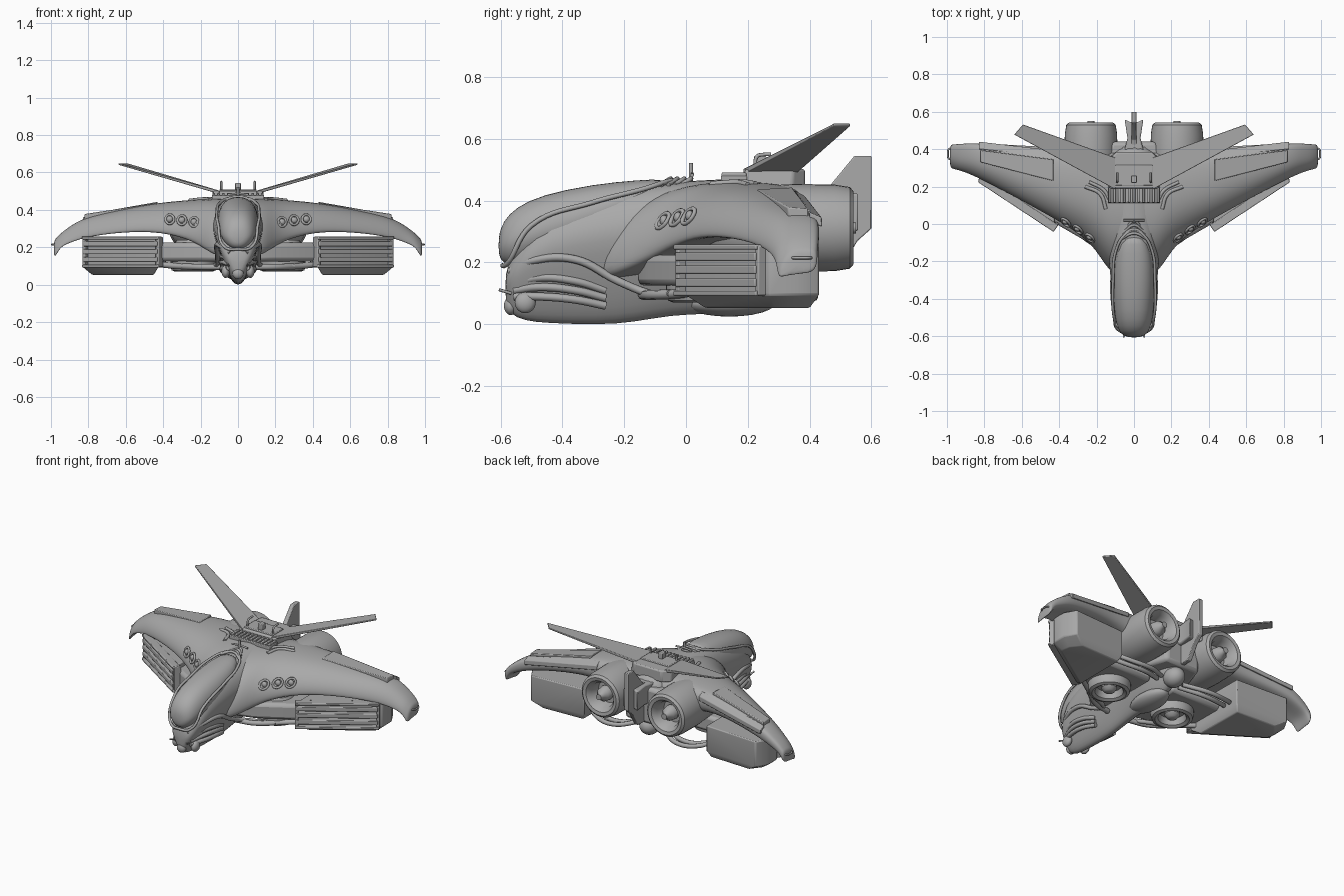
import bpy, bmesh, math
from mathutils import Matrix, Vector

if "Cube" in bpy.data.objects:
    bpy.data.objects.remove(bpy.data.objects["Cube"])

grey = bpy.data.materials.new("hull grey")
grey.diffuse_color = (0.4, 0.4, 0.4, 1)
grey.use_nodes = True
grey.node_tree.nodes["Principled BSDF"].inputs["Base Color"].default_value = grey.diffuse_color


def finish(name, bm, mirror=False, subsurf=0, bevel=0, angle=40):
    bmesh.ops.recalc_face_normals(bm, faces=bm.faces)
    me = bpy.data.meshes.new(name)
    bm.to_mesh(me)
    bm.free()
    me.materials.append(grey)
    me.polygons.foreach_set("use_smooth", [True] * len(me.polygons))
    if not subsurf:
        me.set_sharp_from_angle(angle=math.radians(angle))
    ob = bpy.data.objects.new(name, me)
    bpy.context.collection.objects.link(ob)
    if mirror:
        m = ob.modifiers.new("mirror", 'MIRROR')
        m.use_clip = True
    if bevel:
        b = ob.modifiers.new("bevel", 'BEVEL')
        b.width, b.segments = bevel, 2
    if subsurf:
        s = ob.modifiers.new("smooth", 'SUBSURF')
        s.levels = s.render_levels = subsurf
    return ob


def loft(name, rings, cap_start=True, cap_end=True, **kw):
    bm = bmesh.new()
    vs = [[bm.verts.new(p) for p in r] for r in rings]
    n = len(rings[0])
    for a, b in zip(vs, vs[1:]):
        for i in range(n):
            j = (i + 1) % n
            bm.faces.new((a[i], a[j], b[j], b[i]))
    if cap_start:
        bm.faces.new(vs[0])
    if cap_end:
        bm.faces.new(vs[-1])
    return finish(name, bm, **kw)


def hull_ring(y, hw, zt, zb, split, taper, n=20):
    # egg section: widest at height fraction "split", tapering downwards
    zm, ring = zb + (zt - zb) * split, []
    for i in range(n):
        c, s = math.cos(2 * math.pi * i / n), math.sin(2 * math.pi * i / n)
        z = zm + s * ((zt - zm) if s > 0 else (zm - zb))
        w = hw * (1 - taper * max(0, -s))
        ring.append((w * math.copysign(abs(c) ** 0.85, c), y, z))
    return ring


def lathe(name, profile, centre, axis, mirror=True, n=36):
    rings = []
    for r, h in profile:
        ring = []
        for i in range(n):
            a, b = r * math.cos(2 * math.pi * i / n), r * math.sin(2 * math.pi * i / n)
            p = (a, h, b) if axis == 'Y' else (a, b, h)
            ring.append(Vector(p) + Vector(centre))
        rings.append(ring)
    return loft(name, rings, mirror=mirror)


def box(name, centre, size, rot=0, mirror=False, bevel=0.004):
    bm = bmesh.new()
    m = Matrix.Translation(centre) @ Matrix.Rotation(rot, 4, 'Z') @ Matrix.Diagonal((*size, 1))
    bmesh.ops.create_cube(bm, size=1, matrix=m)
    return finish(name, bm, mirror=mirror, bevel=bevel)


def ball(name, centre, size, mirror=False):
    bm = bmesh.new()
    m = Matrix.Translation(centre) @ Matrix.Diagonal((*size, 1))
    bmesh.ops.create_uvsphere(bm, u_segments=20, v_segments=12, radius=1, matrix=m)
    return finish(name, bm, mirror=mirror)


def tube(name, pts, r, mirror=False, closed=False):
    cu = bpy.data.curves.new(name, 'CURVE')
    cu.dimensions, cu.bevel_depth, cu.bevel_resolution = '3D', r, 2
    cu.resolution_u, cu.use_fill_caps = 8, True
    sp = cu.splines.new('BEZIER')
    sp.bezier_points.add(len(pts) - 1)
    for bp, p in zip(sp.bezier_points, pts):
        bp.co = p
        bp.handle_left_type = bp.handle_right_type = 'AUTO'
    sp.use_cyclic_u = closed
    cu.materials.append(grey)
    ob = bpy.data.objects.new(name, cu)
    bpy.context.collection.objects.link(ob)
    if mirror:
        ob.modifiers.new("mirror", 'MIRROR')
    return ob


# Fuselage with tapering belly
hull = [(-.585, .035, .16, .07), (-.57, .07, .21, .03), (-.52, .1, .31, .008),
        (-.45, .118, .385, 0), (-.28, .13, .43, -.006), (-.17, .137, .45, .002),
        (-.05, .147, .462, .026), (.08, .15, .47, .03), (.2, .15, .475, .03),
        (.35, .13, .465, .09), (.43, .1, .44, .16)]
loft("fuselage", [hull_ring(*h, .64, .48) for h in hull], subsurf=1)

# Canopy bubble and its frame
glass = [(-.607, .03, .285, .225), (-.592, .068, .335, .195), (-.55, .093, .38, .185),
         (-.47, .108, .42, .2), (-.3, .113, .455, .26), (-.15, .095, .468, .35),
         (-.06, .05, .472, .42)]
loft("canopy", [hull_ring(*g, .45, .15) for g in glass], subsurf=1)
half = [(.07, -.575, .2), (.106, -.5, .32), (.112, -.3, .395), (.096, -.14, .437), (.05, -.06, .462)]
tube("canopy_frame", [(0, -.593, .19)] + half + [(0, -.035, .466)]
     + [(-x, y, z) for x, y, z in reversed(half)], .008, closed=True)
for i in range(4):
    y = -.05 + i * .022
    tube("canopy_collar", [(-.07 + i * .012, y - .03, .452), (0, y, .471),
                           (.07 - i * .012, y - .03, .452)], .008)

# Jaw details, mostly sunk into the hull
ball("chin_ball", (0, -.567, .06), (.03, .022, .03))
ball("jaw_sensor", (.066, -.52, .07), (.022, .034, .034), True)
tube("jaw_probe", [(.05, -.565, .1), (.055, -.605, .112)], .005, True)
tube("jaw_ridge", [(.04, -.57, .17), (.09, -.5, .205), (.115, -.36, .21), (.11, -.22, .14),
                   (.13, -.12, .1), (.3, -.05, .1)], .013, True)
for k in range(3):
    tube("jaw_fold", [(.05, -.555, .13 - k * .02), (.077, -.48, .15 - k * .03),
                      (.087, -.36, .14 - k * .03), (.07, -.26, .11 - k * .025)], .013, True)

# Arched wings, drooping into hooked tips
stations = [(0, -.3, .4, .13, .465), (.12, -.29, .4, .14, .466), (.2, -.14, .4, .205, .46),
            (.3, -.05, .39, .25, .452), (.45, .04, .385, .282, .437), (.65, .15, .41, .276, .397),
            (.82, .24, .435, .25, .362), (.9, .275, .432, .222, .313), (.95, .29, .428, .2, .274),
            (.972, .295, .426, .152, .25), (.985, .305, .422, .148, .235)]
section = [(0, .02), (.015, .3), (.11, .62), (.3, .9), (.55, 1), (.85, .98), (.99, .88),
           (1, .3), (.8, .15), (.4, .12), (.08, .02)]
loft("wings", [[(x, yl + u * (yt - yl), zl + v * (zt - zl)) for u, v in section]
               for x, yl, yt, zl, zt in stations], cap_start=False, mirror=True, subsurf=2)


# Raised wing panels, flaps and tip handles
def slab(name, corners, t):
    loft(name, [[(x, y, z - t) for x, y, z in corners], corners], mirror=True, bevel=.004)


slab("wing_panel", [(.43, .23, .437), (.82, .33, .378), (.82, .395, .374), (.43, .345, .443)], .03)
slab("wing_flap", [(.36, .35, .434), (.83, .4, .362), (.83, .44, .345), (.36, .385, .415)], .03)
tube("tip_handle", [(.965, .345, .215), (.99, .35, .215), (.995, .375, .215), (.99, .4, .215),
                    (.965, .405, .215)], .005, True)

# Round ports along the wing roots
for x, y, z in [(.235, -.075, .335), (.3, -.03, .345), (.365, .008, .35)]:
    ring = [(x + .022 * math.cos(a), y + .014 * math.cos(a) + .014 * math.sin(a),
             z + .024 * math.sin(a)) for a in [i * math.pi / 4 for i in range(8)]]
    tube("wing_port_rim", ring, .007, True, True)
    ball("wing_port", (x, y + .004, z), (.018, .014, .018), True)

# Weapon pods under the wings: slatted slanting fronts, undercut below
plan = [(.425, -.005), (.815, .252), (.83, .27), (.83, .36), (.79, .43), (.43, .41)]
low = [(.45, .06), (.77, .27), (.78, .29), (.77, .34), (.72, .4), (.45, .39)]
loft("pod_body", [[(x, y, .053) for x, y in low], [(x, y, .095) for x, y in plan],
                  [(x, y, .255) for x, y in plan]], mirror=True, bevel=.006)
ang = math.atan2(.27, .41)
nx, ny = math.sin(ang), -math.cos(ang)
for k in range(3):
    box("pod_slat", (.617 + nx * .004, .115 + ny * .004, .135 + k * .042), (.47, .045, .028), ang, True)
for z in (.1, .25):
    box("pod_lip", (.617 + nx * .006, .115 + ny * .006, z), (.485, .045, .016), ang, True)
for s in (-1, 1):
    box("pod_side_frame", (.617 + s * .235 * math.cos(ang), .118 + s * .235 * math.sin(ang), .174),
        (.02, .045, .16), ang, True)

# Stub wings carrying the pods, and curved pipes
stub = [(.08, -.16), (.2, -.125), (.45, .02), (.45, .25), (.08, .25)]
loft("stub_wing", [[(x, y, .125) for x, y in stub], [(x, y, .225) for x, y in stub]],
     mirror=True, bevel=.02)
for k in range(2):
    tube("lower_pipe", [(.45, .28 + k * .05, .14), (.36, .34 + k * .05, .1), (.22, .36 + k * .05, .09),
                        (.08, .3 + k * .04, .12)], .014, True)
tube("front_pipe", [(.08, -.14, .095), (.2, -.11, .095), (.33, -.02, .1), (.43, .04, .11)], .016, True)

# Rear engines and downward thrusters
lathe("main_engine", [(.05, .05), (.1, .1), (.133, .2), (.142, .35), (.14, .48), (.132, .53), (.118, .542),
                      (.098, .538), (.078, .51), (.07, .45), (.03, .45), (.045, .47), (.04, .51),
                      (.02, .53), (.018, .55)], (.23, 0, .312), 'Y')
lathe("lift_thruster", [(.09, .24), (.11, .2), (.125, .15), (.125, .1), (.118, .077), (.1, .07),
                        (.082, .08), (.072, .12), (.04, .12), (.045, .1), (.03, .08), (.01, .075)],
      (.237, .06, 0), 'Z')
loft("engine_bridge", [[(x, y, z) for x, y in [(-.2, .2), (.2, .2), (.12, .44), (-.12, .44)]]
                       for z in (.17, .4)], bevel=.02)
ball("tail_knuckle", (0, .36, .13), (.06, .07, .06))
ball("keel_bulge", (0, .14, .07), (.08, .15, .045))

# Central tail fin with flared base
fin = [(.4, .42), (.45, .43), (.545, .545), (.6, .545), (.6, .31), (.555, .27), (.5, .18), (.4, .18)]
loft("tail_fin", [[(x, y, z) for y, z in fin] for x in (-.014, .014)], bevel=.004)
base = [(-.06, .36), (.06, .36), (.035, .46), (.05, .56), (.02, .545), (-.02, .545), (-.05, .56), (-.035, .46)]
loft("fin_base", [[(x, y, z) for x, y in base] for z in (.3, .425)], bevel=.008)

# Raised V stabilisers
loft("stabiliser", [[(.1, .185, .485), (.1, .355, .485), (.1, .355, .503), (.1, .185, .503)],
                    [(.64, .478, .641), (.594, .532, .641), (.594, .532, .65), (.64, .478, .65)]],
     mirror=True, bevel=.003)

# Dorsal deck, hatch, ribs and antennas
deck = [(-.14, .19), (.14, .19), (.145, .345), (.1, .385), (-.1, .385), (-.145, .345)]
loft("dorsal_deck", [[(x, y, .43) for x, y in deck], [(x * .93, y, .502) for x, y in deck]], bevel=.008)
box("deck_hatch", (0, .26, .502), (.2, .11, .014))
box("rib_bed", (0, .155, .465), (.28, .085, .03))
for i in range(11):
    box("deck_rib", (-.13 + i * .026, .155, .48), (.014, .08, .022))
tube("deck_handle", [(.09, .225, .5), (.09, .23, .543), (.09, .25, .549), (.09, .275, .55)], .006, True)
box("deck_sensor", (0, .24, .525), (.03, .04, .04))
tube("dorsal_bar", [(-.055, .02, .482), (0, .02, .486), (.055, .02, .482)], .006)
tube("dorsal_antenna", [(0, .016, .46), (0, .016, .522)], .007)
tube("shoulder_ridge", [(.15, .08, .453), (.18, .16, .458), (.26, .2, .45)], .01, True)
tube("shoulder_ridge_rear", [(.13, .13, .458), (.16, .18, .46), (.24, .225, .454)], .009, True)
